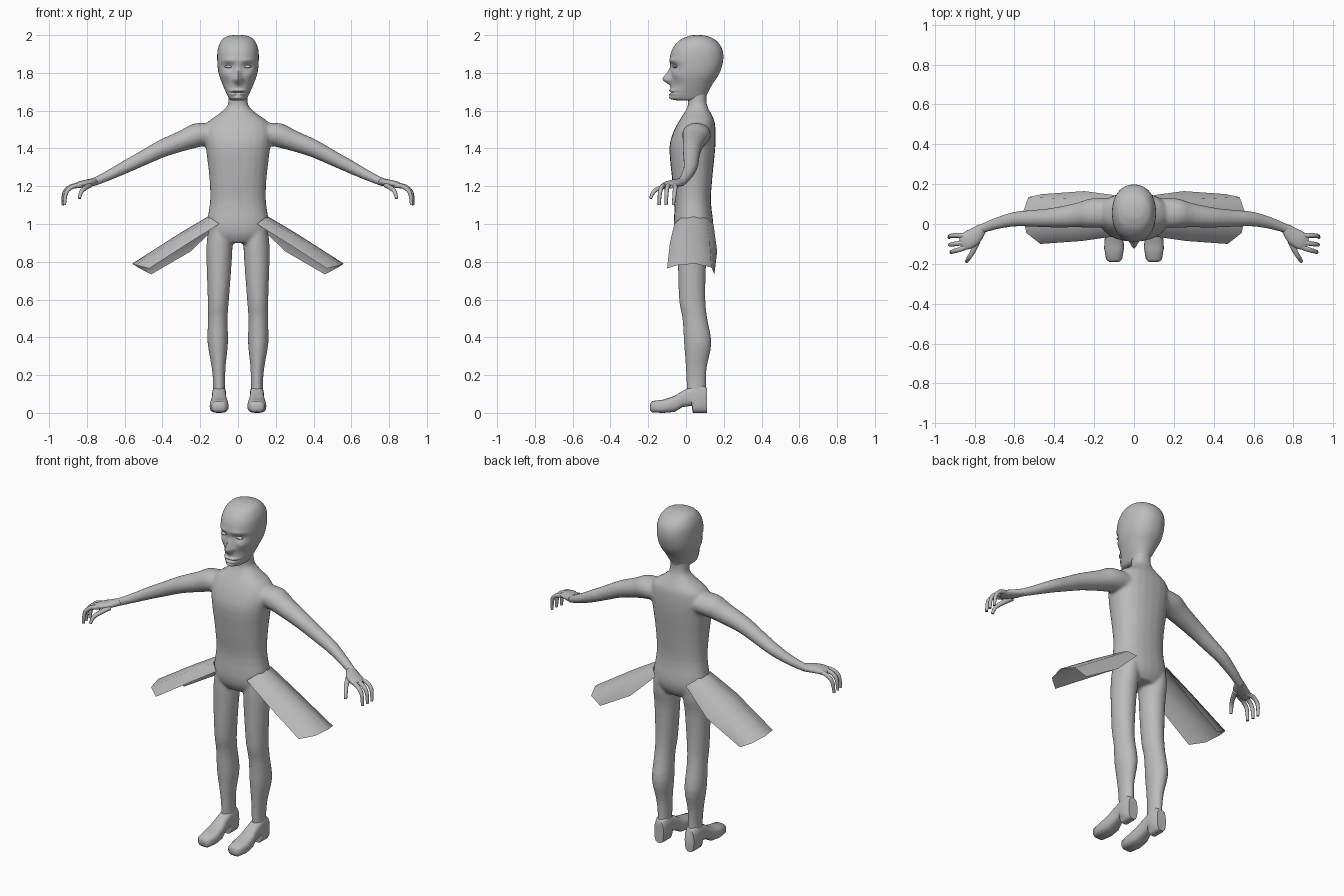
import bpy
import bmesh
import math
from mathutils import Vector

cube = bpy.data.objects.get("Cube")
if cube:
    bpy.data.objects.remove(cube, do_unlink=True)

X, Y, Z = Vector((1, 0, 0)), Vector((0, 1, 0)), Vector((0, 0, 1))

grey = bpy.data.materials.new("plain grey")
grey.use_nodes = True
COLOUR = (.5, .5, .5, 1)
grey.diffuse_color = COLOUR
grey.node_tree.nodes["Principled BSDF"].inputs["Base Color"].default_value = COLOUR


def smooth_rows(rows, steps):
    """Insert rows between the given ones along a smooth spline."""
    result = []
    last = len(rows) - 1
    for i in range(last):
        quad = [rows[max(i - 1, 0)], rows[i], rows[i + 1], rows[min(i + 2, last)]]
        for k in range(steps):
            t = k / steps
            row = []
            for a, b, c, d in zip(*quad):
                row.append(b + t * ((c - a) + t * ((2 * a - 5 * b + 4 * c - d)
                           + t * (3 * b - a - 3 * c + d))) / 2)
            result.append(row)
    result.append(rows[last])
    return result


def tube(bm, rows, axis=None, ref=X, sides=24, power=2.0, steps=3, flip=1):
    """Closed loft through rows of (x, y, z, half size along ref, other half size)."""
    rows = smooth_rows(rows, steps)
    centres = [Vector(row[:3]) for row in rows]
    rings = []
    for i, row in enumerate(rows):
        along = axis or centres[min(i + 1, len(rows) - 1)] - centres[max(i - 1, 0)]
        along = along.normalized()
        u = (ref - along * ref.dot(along)).normalized()
        v = along.cross(u)
        ring = []
        for k in range(sides):
            angle = math.tau * k / sides
            c, s = math.cos(angle), math.sin(angle)
            c = math.copysign(abs(c) ** (2 / power), c)
            s = math.copysign(abs(s) ** (2 / power), s)
            p = centres[i] + u * (row[3] * c) + v * (row[4] * s)
            ring.append(bm.verts.new((p.x * flip, p.y, p.z)))
        rings.append(ring)
    for low, high in zip(rings, rings[1:]):
        for k in range(sides):
            j = (k + 1) % sides
            bm.faces.new((low[k], low[j], high[j], high[k]))
    bm.faces.new(rings[0])
    bm.faces.new(rings[-1])
    return rings


def upright(rows, x=0):
    """Turn (z, half width, front y, back y) into loft rows."""
    return [(x, (f + b) / 2, z, w, (b - f) / 2) for z, w, f, b in rows]


def finish(name, bm, angle=60, blend=False):
    bmesh.ops.recalc_face_normals(bm, faces=bm.faces)
    mesh = bpy.data.meshes.new(name)
    bm.to_mesh(mesh)
    bm.free()
    mesh.materials.append(grey)
    obj = bpy.data.objects.new(name, mesh)
    bpy.context.collection.objects.link(obj)
    if blend:
        remesh = obj.modifiers.new("merge", "REMESH")
        remesh.mode = "VOXEL"
        remesh.voxel_size = .008
        remesh.use_smooth_shade = True
        soften = obj.modifiers.new("soften", "SMOOTH")
        soften.iterations = 8
    bpy.ops.object.select_all(action="DESELECT")
    obj.select_set(True)
    bpy.context.view_layer.objects.active = obj
    if blend:
        bpy.ops.object.shade_smooth()
    else:
        bpy.ops.object.shade_smooth_by_angle(angle=math.radians(angle))
    return obj


# Body: torso, neck, arms and legs merged into one skin
torso = [(.9, .1, -.03, .11), (.94, .15, -.055, .135), (1.0, .165, -.065, .145),
         (1.12, .148, -.06, .132), (1.25, .152, -.075, .14), (1.4, .17, -.088, .155),
         (1.48, .18, -.07, .157), (1.54, .16, -.04, .152), (1.58, .105, -.015, .135),
         (1.62, .06, .008, .115), (1.66, .05, .008, .108), (1.74, .05, .0, .115)]
arm = [(.08, .06, 1.48, .07, .06), (.2, .055, 1.473, .075, .066), (.28, .045, 1.445, .062, .056),
       (.4, .032, 1.4, .05, .047), (.5, .028, 1.35, .043, .04), (.6, .024, 1.3, .037, .034),
       (.7, .0, 1.25, .029, .026), (.78, -.03, 1.215, .024, .021)]
leg = [(.1, .045, .98, .055, .085), (.098, .04, .9, .068, .085), (.1, .032, .8, .067, .075),
       (.104, .033, .6, .056, .07), (.107, .047, .5, .052, .066), (.107, .062, .37, .054, .073),
       (.103, .055, .25, .038, .057), (.1, .054, .16, .032, .052), (.1, .058, .07, .034, .052)]
body = bmesh.new()
tube(body, upright(torso), Z, power=2.3)
for side in (1, -1):
    tube(body, arm, Vector((.9, -.1, -.42)), Y, flip=side)
    tube(body, leg, Z, flip=side)
finish("body", body, blend=True)

# Hands: palm, three bent fingers and a thumb
palm = [(.76, -.02, 1.223, .025, .02), (.8, -.06, 1.215, .042, .02),
        (.84, -.085, 1.208, .044, .017), (.865, -.097, 1.2, .035, .012)]
fingers = [[(.83, -.06), (.885, -.057), (.92, -.06), (.927, -.067)],
           [(.84, -.09), (.885, -.098), (.918, -.103), (.925, -.105)],
           [(.83, -.11), (.875, -.128), (.91, -.138), (.918, -.142)]]
thumb = [(.785, -.085, 1.205, .016, .014), (.81, -.14, 1.19, .013, .012),
         (.83, -.172, 1.17, .011, .011), (.84, -.188, 1.135, .008, .008)]
heights = (1.205, 1.198, 1.165, 1.1)
sizes = (.014, .012, .011, .008)
for side, label in ((1, "left"), (-1, "right")):
    hand = bmesh.new()
    tube(hand, palm, ref=Y, sides=16, flip=side)
    for finger in fingers:
        rows = [(x, y, z, r, r) for (x, y), z, r in zip(finger, heights, sizes)]
        tube(hand, rows, ref=Y, sides=10, flip=side)
    tube(hand, thumb, ref=X, sides=10, flip=side)
    finish(label + "_hand", hand)

# Head: smooth skull shape with the face pushed in and out
skull = [(1.655, .035, -.05, .06), (1.665, .048, -.08, .1), (1.7, .065, -.08, .118),
         (1.74, .082, -.078, .14), (1.8, .103, -.078, .178), (1.87, .11, -.086, .197),
         (1.93, .106, -.07, .19), (1.975, .085, -.03, .155), (1.995, .052, .015, .11),
         (2.0, .02, .04, .08)]
# Each feature: x, z, spread in x, spread in z, push forward
features = [(0, 1.765, .013, .018, .04), (0, 1.795, .009, .02, .018),
            (.02, 1.765, .008, .008, .009), (.05, 1.835, .022, .014, -.016),
            (.05, 1.865, .026, .009, .007), (.02, 1.706, .018, .005, .014),
            (.02, 1.688, .016, .005, .01), (.0, 1.697, .032, .0025, -.009),
            (0, 1.668, .02, .008, .008), (.065, 1.79, .018, .014, .006),
            (.06, 1.735, .02, .02, -.008)]
head = bmesh.new()
tube(head, upright(skull), Z, sides=80, power=2.2, steps=9)
for vert in head.verts:
    x, y, z = vert.co
    if y < .02:
        for fx, fz, wide, tall, push in features:
            near = ((abs(x) - fx) / wide) ** 2 + ((z - fz) / tall) ** 2
            vert.co.y -= push * math.exp(-near / 2)
finish("head", head)

# Eyes: narrow almond shapes set in the sockets
for side, label in ((1, "left"), (-1, "right")):
    eye = bmesh.new()
    bmesh.ops.create_uvsphere(eye, u_segments=16, v_segments=10, radius=1)
    bmesh.ops.scale(eye, verts=eye.verts, vec=(.022, .013, .008))
    bmesh.ops.translate(eye, verts=eye.verts, vec=(side * .05, -.058, 1.833))
    finish(label + "_eye", eye)

# Boots: rows of (y, sole z, top z, half width) from toe to heel
boot = [(-.19, .012, .05, .025), (-.178, .002, .063, .04), (-.12, .0, .07, .05),
        (-.06, .005, .09, .046), (-.02, .03, .115, .038), (.03, .038, .14, .036),
        (.036, .0, .145, .037), (.09, .0, .15, .038), (.112, .0, .13, .03)]
for side, label in ((1, "left"), (-1, "right")):
    shoe = bmesh.new()
    rows = [(.1, y, (low + top) / 2, w, (top - low) / 2) for y, low, top, w in boot]
    tube(shoe, rows, Y, X, power=2.8, steps=1, flip=side)
    finish(label + "_boot", shoe, angle=50)

# Coat flaps: thin arched sheets flaring out from the hips
# Lines run from hip to hem, ordered from the front edge to the back edge
flap = [[(.1, -.062, 1.0), (.26, -.085, .9), (.47, -.1, .765)],
        [(.14, -.03, 1.03), (.3, -.045, .94), (.54, -.045, .782)],
        [(.15, .04, 1.045), (.31, .04, .95), (.56, .05, .79)],
        [(.14, .11, 1.03), (.3, .125, .92), (.53, .135, .77)],
        [(.1, .145, 1.0), (.25, .165, .855), (.46, .15, .733)]]
for side, label in ((1, "left"), (-1, "right")):
    sheet = bmesh.new()
    grid = [[sheet.verts.new((x * side, y, z)) for x, y, z in line] for line in flap]
    for near, far in zip(grid, grid[1:]):
        for k in range(len(near) - 1):
            sheet.faces.new((near[k], near[k + 1], far[k + 1], far[k]))
    finish(label + "_coat_flap", sheet, angle=50)
